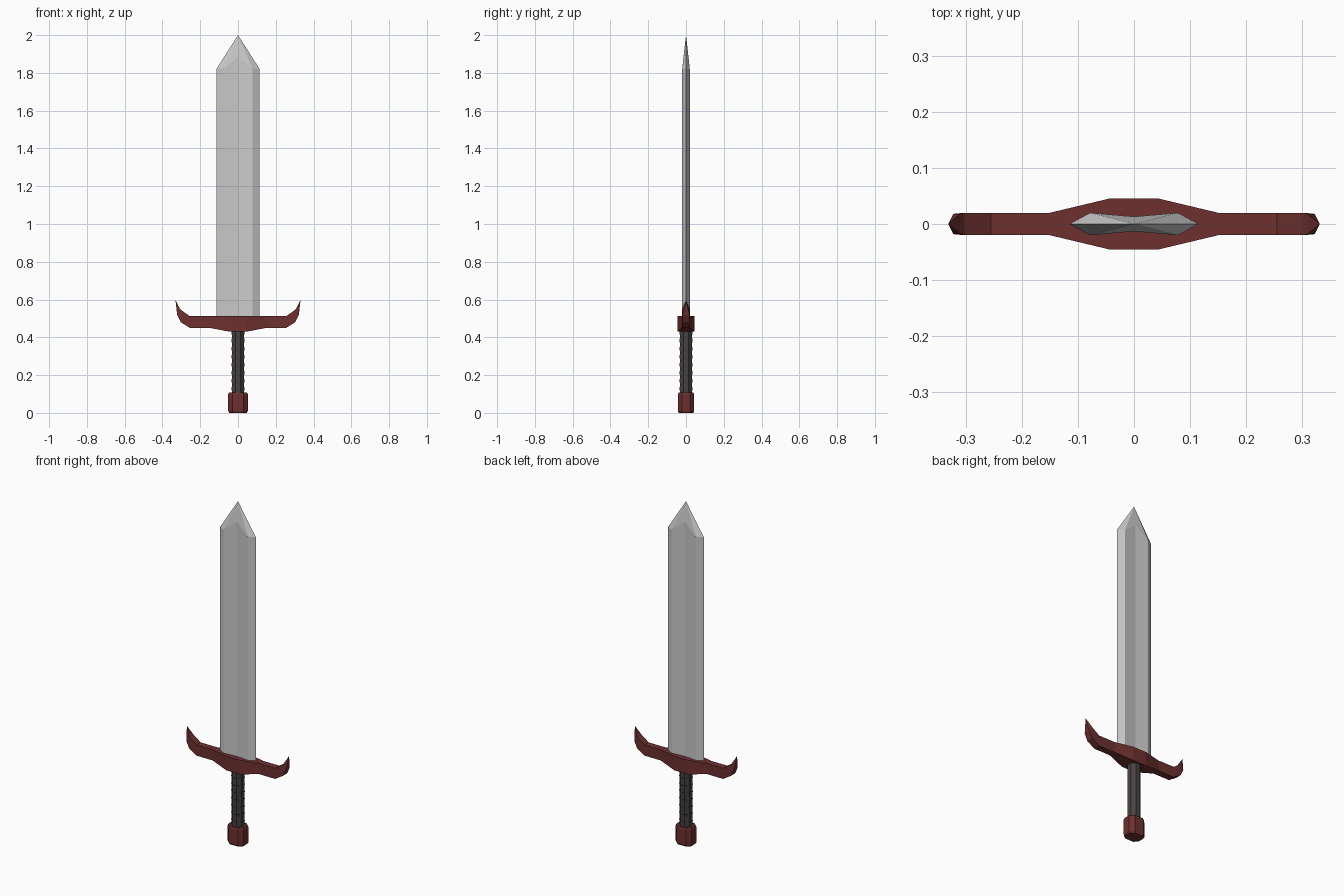
import bpy
import bmesh
import math

if "Cube" in bpy.data.objects:
    bpy.data.objects.remove(bpy.data.objects["Cube"])


def material(name, rgb):
    m = bpy.data.materials.new(name)
    m.diffuse_color = (*rgb, 1)
    m.use_nodes = True
    m.node_tree.nodes["Principled BSDF"].inputs["Base Color"].default_value = m.diffuse_color
    return m


def finish(name, bm, mat=None):
    bmesh.ops.remove_doubles(bm, verts=bm.verts, dist=1e-5)
    bmesh.ops.recalc_face_normals(bm, faces=bm.faces)
    me = bpy.data.meshes.new(name)
    bm.to_mesh(me)
    bm.free()
    ob = bpy.data.objects.new(name, me)
    bpy.context.collection.objects.link(ob)
    if mat:
        me.materials.append(mat)
    return ob


def loft(bm, rings, tip=None):
    """Skin a stack of equal rings; close with caps or a pointed tip."""
    loops = [[bm.verts.new(p) for p in r] for r in rings]
    n = len(loops[0])
    for a, b in zip(loops, loops[1:]):
        for i in range(n):
            j = (i + 1) % n
            bm.faces.new((a[i], a[j], b[j], b[i]))
    bm.faces.new(loops[0])
    if tip:
        t = bm.verts.new(tip)
        for i in range(n):
            bm.faces.new((loops[-1][i], loops[-1][(i + 1) % n], t))
    else:
        bm.faces.new(loops[-1])


red = material("dark_red", (0.15, 0.03, 0.028))
leather = material("dark_leather", (0.065, 0.058, 0.054))

# Blade: bevelled edges and a shallow hollow that ends higher in the middle
section = [(-0.115, 0), (-0.078, -0.02), (0, -0.013), (0.078, -0.02),
           (0.115, 0), (0.078, 0.02), (0, 0.013), (-0.078, 0.02)]
bm = bmesh.new()
loft(bm, [[(x, y, 0.49) for x, y in section],
          [(x, y, 1.885 if x == 0 else 1.82) for x, y in section]],
     tip=(0, 0, 2))
finish("blade", bm)

# Crossguard: sections as (top x, top z, bottom x, bottom z, half depth)
half = [(0.045, 0.512, 0.045, 0.43, 0.045), (0.15, 0.512, 0.15, 0.45, 0.02),
        (0.255, 0.512, 0.255, 0.45, 0.02), (0.302, 0.545, 0.303, 0.48, 0.02),
        (0.31, 0.556, 0.322, 0.518, 0.018)]
bm = bmesh.new()
for s in (-1, 1):
    rings = [[(s * a, -d, b), (s * a, d, b), (s * c, d, e), (s * c, -d, e)]
             for a, b, c, e, d in half]
    loft(bm, rings, tip=(s * 0.331, 0, 0.597))
a, b, c, e, d = half[0]
loft(bm, [[(s * a, -d, b), (s * a, d, b), (s * c, d, e), (s * c, -d, e)]
          for s in (-1, 1)])
bmesh.ops.remove_doubles(bm, verts=bm.verts, dist=1e-5)
inner = [f for f in bm.faces if all(abs(abs(v.co.x) - 0.045) < 1e-4 for v in f.verts)
         and abs(f.calc_center_median().x) > 0.04]
bmesh.ops.delete(bm, geom=inner, context='FACES_ONLY')
finish("crossguard", bm, red)

# Grip: eight-sided handle with stepped leather wraps
rings = []
bands = 8
for k in range(bands):
    z0 = 0.095 + k * 0.0425
    for z, r in ((z0, 0.0345), (z0 + 0.0425, 0.037)):
        rings.append([(r * math.cos(math.tau * (i + 0.5) / 8),
                       r * math.sin(math.tau * (i + 0.5) / 8), z) for i in range(8)])
bm = bmesh.new()
loft(bm, rings)
finish("grip", bm, leather)

# Pommel: block with cut corners and slightly chamfered ends
corner = [(0.052, 0.022), (0.03, 0.043)]
plan = (corner + [(-x, y) for x, y in reversed(corner)]
        + [(-x, -y) for x, y in corner] + [(x, -y) for x, y in reversed(corner)])
bm = bmesh.new()
loft(bm, [[(x * k, y * k, z) for x, y in plan]
          for z, k in ((0, 0.9), (0.01, 1), (0.098, 1), (0.108, 0.92))])
finish("pommel", bm, red)
